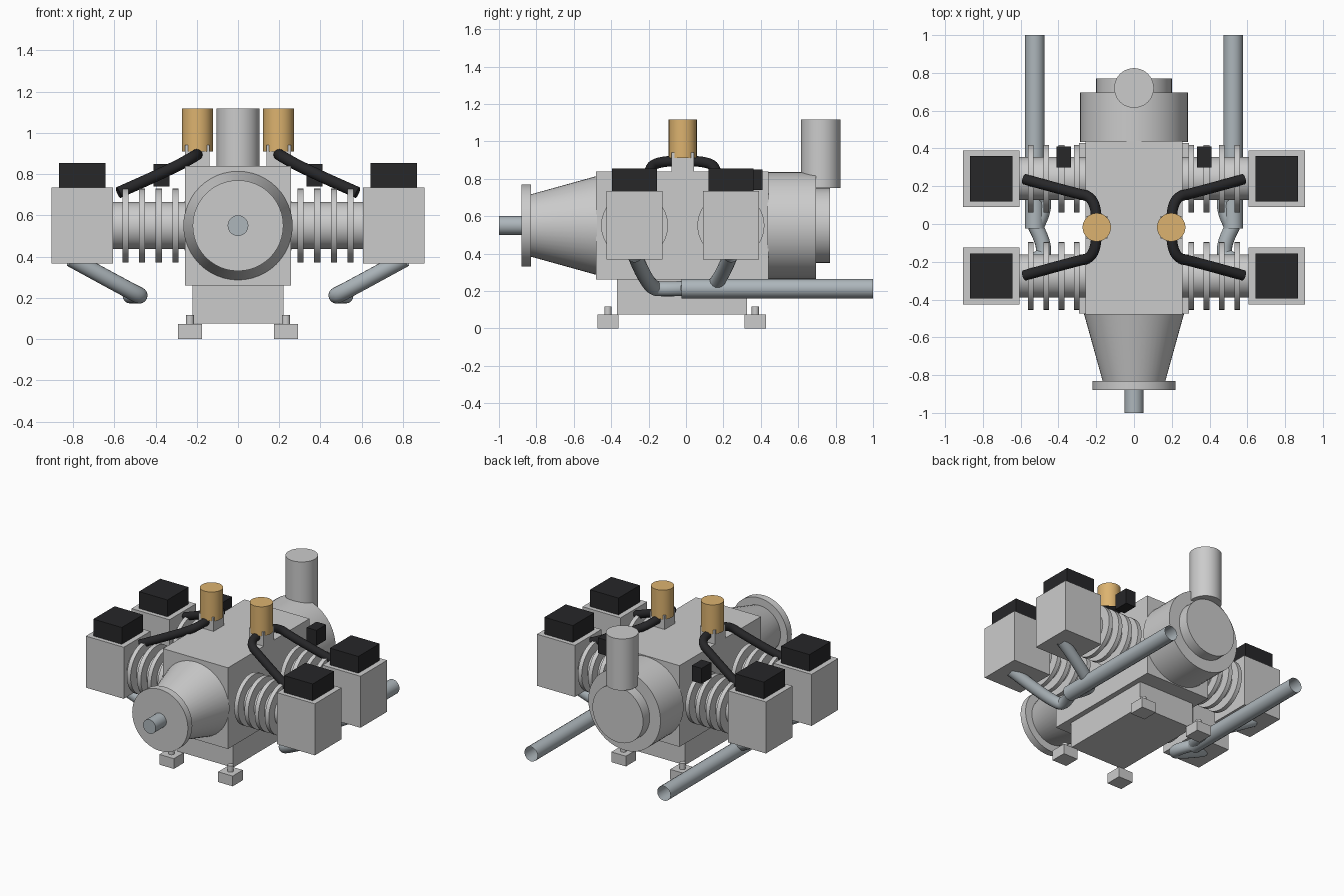
import bpy
import math
from mathutils import Vector

if "Cube" in bpy.data.objects:
    bpy.data.objects.remove(bpy.data.objects["Cube"])

CZ = 0.55      # crank axis height
MID = -0.0175  # y about which the cylinder pairs are mirrored


def material(name, rgb):
    m = bpy.data.materials.new(name)
    m.diffuse_color = (*rgb, 1)
    m.use_nodes = True
    m.node_tree.nodes["Principled BSDF"].inputs["Base Color"].default_value = m.diffuse_color
    return m


BLACK = material("black_rubber", (0.02, 0.02, 0.022))
BRASS = material("brass", (0.72, 0.45, 0.16))
STEEL = material("steel", (0.42, 0.47, 0.5))


def finish(name, mat):
    o = bpy.context.object
    o.name = name
    if mat:
        o.data.materials.append(mat)
    return o


def box(name, x, y, z, mat=None):
    """Box from (min, max) ranges."""
    r = [sorted(a) for a in (x, y, z)]
    bpy.ops.mesh.primitive_cube_add(size=1, location=[(a + b) / 2 for a, b in r])
    o = finish(name, mat)
    o.scale = [b - a for a, b in r]
    bpy.ops.object.transform_apply(location=False, rotation=False, scale=True)
    return o


def rod(name, p, q, r1, r2=None, mat=None, sides=48):
    """Cylinder or cone from point p to point q."""
    p, q = Vector(p), Vector(q)
    d = q - p
    bpy.ops.mesh.primitive_cone_add(
        vertices=sides, radius1=r1, radius2=r1 if r2 is None else r2, depth=d.length,
        location=(p + q) / 2, rotation=d.to_track_quat('Z', 'Y').to_euler())
    o = finish(name, mat)
    bpy.ops.object.shade_smooth_by_angle(angle=math.radians(35))
    return o


def tube(name, pts, r, mat, caps):
    """Round tube along a smooth path, turned into a mesh."""
    c = bpy.data.curves.new(name, 'CURVE')
    c.dimensions = '3D'
    c.bevel_depth = r
    c.bevel_resolution = 6
    c.use_fill_caps = caps
    s = c.splines.new('NURBS')
    s.points.add(len(pts) - 1)
    for sp, p in zip(s.points, pts):
        sp.co = (*p, 1)
    s.order_u = 3
    s.use_endpoint_u = True
    s.resolution_u = 10
    o = bpy.data.objects.new(name, c)
    bpy.context.collection.objects.link(o)
    bpy.ops.object.select_all(action='DESELECT')
    o.select_set(True)
    bpy.context.view_layer.objects.active = o
    bpy.ops.object.convert(target='MESH')
    o = finish(name, mat)
    bpy.ops.object.shade_smooth_by_angle(angle=math.radians(40))
    return o


# Crankcase and sump
box("crankcase", (-0.257, 0.257), (-0.48, 0.44), (0.26, 0.84))
box("sump", (-0.22, 0.22), (-0.37, 0.325), (0.075, 0.26))

# Nose cone, flange and shaft
rod("nose_cone", (0, -0.475, CZ), (0, -0.835, CZ), 0.265, 0.165)
rod("front_flange", (0, -0.83, CZ), (0, -0.88, CZ), 0.22)
rod("drive_shaft", (0, -0.87, CZ), (0, -1, CZ), 0.05, mat=STEEL)

# Rear accessory drum, cover and upright canister
rod("rear_drum", (0, 0.435, CZ), (0, 0.695, CZ), 0.285)
rod("rear_cover", (0, 0.69, CZ), (0, 0.77, CZ), 0.2)
rod("rear_canister", (0, 0.72, 0.75), (0, 0.72, 1.118), 0.105)

for sx, side in ((1, "right"), (-1, "left")):
    # Carburettor on its mounting block
    box(f"carburettor_base_{side}", (sx * 0.139, sx * 0.257), (MID - 0.059, MID + 0.059), (0.835, 0.94))
    rod(f"carburettor_{side}", (sx * 0.197, MID, 0.91), (sx * 0.197, MID, 1.118), 0.075, mat=BRASS)
    # Ignition box and exhaust tailpipe
    box(f"ignition_box_{side}", (sx * 0.333, sx * 0.41), (0.3, 0.41), (0.74, 0.85), BLACK)
    tube(f"tailpipe_{side}", [(sx * 0.525, y, 0.213) for y in (-0.025, 0.5, 1)], 0.052, STEEL, False)

    for sy, end in ((1, "rear"), (-1, "front")):
        tag = f"{end}_{side}"
        cy = MID + sy * 0.2575

        def path(pts):
            return [(sx * x, MID + sy * y, z) for x, y, z in pts]

        # Cylinder barrel with cooling fins
        rod(f"barrel_{tag}", (sx * 0.25, cy, CZ), (sx * 0.61, cy, CZ), 0.114)
        for i in range(4):
            fx = 0.303 + i * 0.081
            rod(f"fin_{i + 1}_{tag}", (sx * (fx - 0.015), cy, CZ), (sx * (fx + 0.015), cy, CZ), 0.179)
        # Cylinder head and valve cover
        box(f"cylinder_head_{tag}", (sx * 0.605, sx * 0.905), (cy - 0.15, cy + 0.15), (0.367, 0.735))
        box(f"valve_cover_{tag}", (sx * 0.642, sx * 0.867), (cy - 0.12, cy + 0.12), (0.733, 0.855), BLACK)
        # Intake hose and exhaust branch
        tube(f"intake_hose_{tag}", path([(0.2, 0.02, 0.895), (0.195, 0.155, 0.895),
                                         (0.33, 0.185, 0.82), (0.58, 0.255, 0.71)]), 0.028, BLACK, True)
        tube(f"exhaust_branch_{tag}", path([(0.81, 0.255, 0.39), (0.49, 0.185, 0.215),
                                            (0.47, 0.09, 0.21), (0.525, -0.01, 0.213)]), 0.04, STEEL, False)
        # Mounting foot and bolt
        fy = -0.023 + sy * 0.394
        box(f"foot_{tag}", (sx * 0.175, sx * 0.29), (fy - 0.057, fy + 0.057), (0, 0.073))
        rod(f"foot_bolt_{tag}", (sx * 0.233, fy, 0.07), (sx * 0.233, fy, 0.117), 0.02, sides=24)
